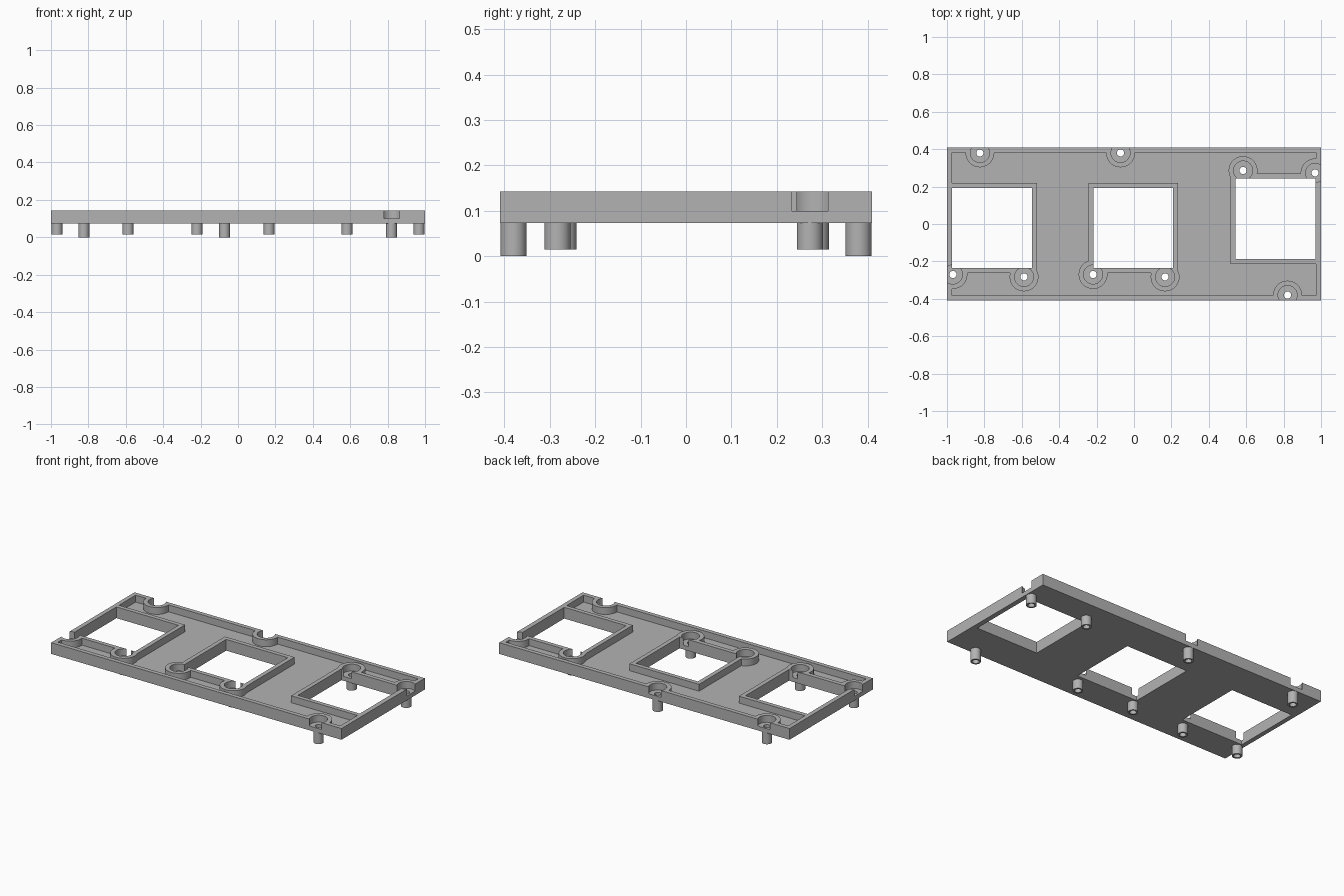
import bpy
import bmesh
from math import radians
from mathutils import Matrix

old = bpy.data.objects.get("Cube")
if old:
    bpy.data.objects.remove(old, do_unlink=True)

# Main dimensions
HX, HY = 1.0, 0.41
BASE, FLOOR, TOP = 0.073, 0.1, 0.143
WALL = 0.027
PEG_R, HOLE_R, RECESS_R, CUP_R = 0.03, 0.019, 0.051, 0.077

# Window openings: x0, x1, y0, y1
WINDOWS = [(-0.972, -0.545, -0.235, 0.192),
           (-0.216, 0.209, -0.235, 0.192),
           (0.543, 0.97, -0.187, 0.243)]

# Screw posts: x, y, bottom of the peg
SHORT = 0.015
POSTS = [(-0.824, 0.38, 0), (-0.072, 0.38, 0), (0.821, -0.38, 0),
         (0.583, 0.286, SHORT), (0.968, 0.273, SHORT),
         (-0.968, -0.27, SHORT), (-0.588, -0.283, SHORT),
         (-0.219, -0.27, SHORT), (0.166, -0.283, SHORT)]

gray = bpy.data.materials.new("plain gray")
gray.use_nodes = True
gray.diffuse_color = (0.45, 0.45, 0.45, 1)
gray.node_tree.nodes["Principled BSDF"].inputs["Base Color"].default_value = gray.diffuse_color


def finish(bm, name):
    mesh = bpy.data.meshes.new(name)
    bm.to_mesh(mesh)
    bm.free()
    mesh.materials.append(gray)
    obj = bpy.data.objects.new(name, mesh)
    bpy.context.collection.objects.link(obj)
    return obj


def box(name, x0, x1, y0, y1, z0, z1):
    bm = bmesh.new()
    place = Matrix.Translation(((x0 + x1) / 2, (y0 + y1) / 2, (z0 + z1) / 2))
    size = Matrix.Diagonal((x1 - x0, y1 - y0, z1 - z0, 1))
    bmesh.ops.create_cube(bm, size=1, matrix=place @ size)
    return finish(bm, name)


def cylinder(name, x, y, r, z0, z1):
    bm = bmesh.new()
    bmesh.ops.create_cone(bm, cap_ends=True, segments=40, radius1=r, radius2=r,
                          depth=z1 - z0,
                          matrix=Matrix.Translation((x, y, (z0 + z1) / 2)))
    return finish(bm, name)


def combine(target, tool, operation):
    """Apply a boolean and discard the tool."""
    mod = target.modifiers.new(operation, "BOOLEAN")
    mod.operation, mod.object, mod.solver = operation, tool, "EXACT"
    bpy.context.view_layer.update()
    graph = bpy.context.evaluated_depsgraph_get()
    mesh = bpy.data.meshes.new_from_object(target.evaluated_get(graph))
    target.modifiers.clear()
    target.data = mesh
    bpy.data.objects.remove(tool, do_unlink=True)


# Pocket shape: the inside of the tray, less window rims and screw cups
pocket = box("pocket", -HX + WALL, HX - WALL, -HY + WALL, HY - WALL, FLOOR, TOP + 0.1)
for x0, x1, y0, y1 in WINDOWS:
    rim = box("rim", x0 - WALL, x1 + WALL, y0 - WALL, y1 + WALL, 0, 1)
    combine(pocket, rim, "DIFFERENCE")
for x, y, _ in POSTS:
    combine(pocket, cylinder("cup", x, y, CUP_R, 0, 1), "DIFFERENCE")

# Tray with pocket, windows and screw head recesses
tray = box("tray_plate", -HX, HX, -HY, HY, BASE, TOP)
combine(tray, pocket, "DIFFERENCE")
for window in WINDOWS:
    combine(tray, box("opening", *window, 0, 1), "DIFFERENCE")
for x, y, _ in POSTS:
    combine(tray, cylinder("recess", x, y, RECESS_R, FLOOR, 1), "DIFFERENCE")

# Pegs below the tray, drilled through
for x, y, bottom in POSTS:
    combine(tray, cylinder("peg", x, y, PEG_R - 0.001, bottom, BASE + 0.01), "UNION")
for x, y, _ in POSTS:
    combine(tray, cylinder("drill", x, y, HOLE_R, -1, 1), "DIFFERENCE")

tray.name = "tray_plate"
bpy.ops.object.select_all(action="DESELECT")
tray.select_set(True)
bpy.context.view_layer.objects.active = tray
bpy.ops.object.shade_smooth_by_angle(angle=radians(30))
